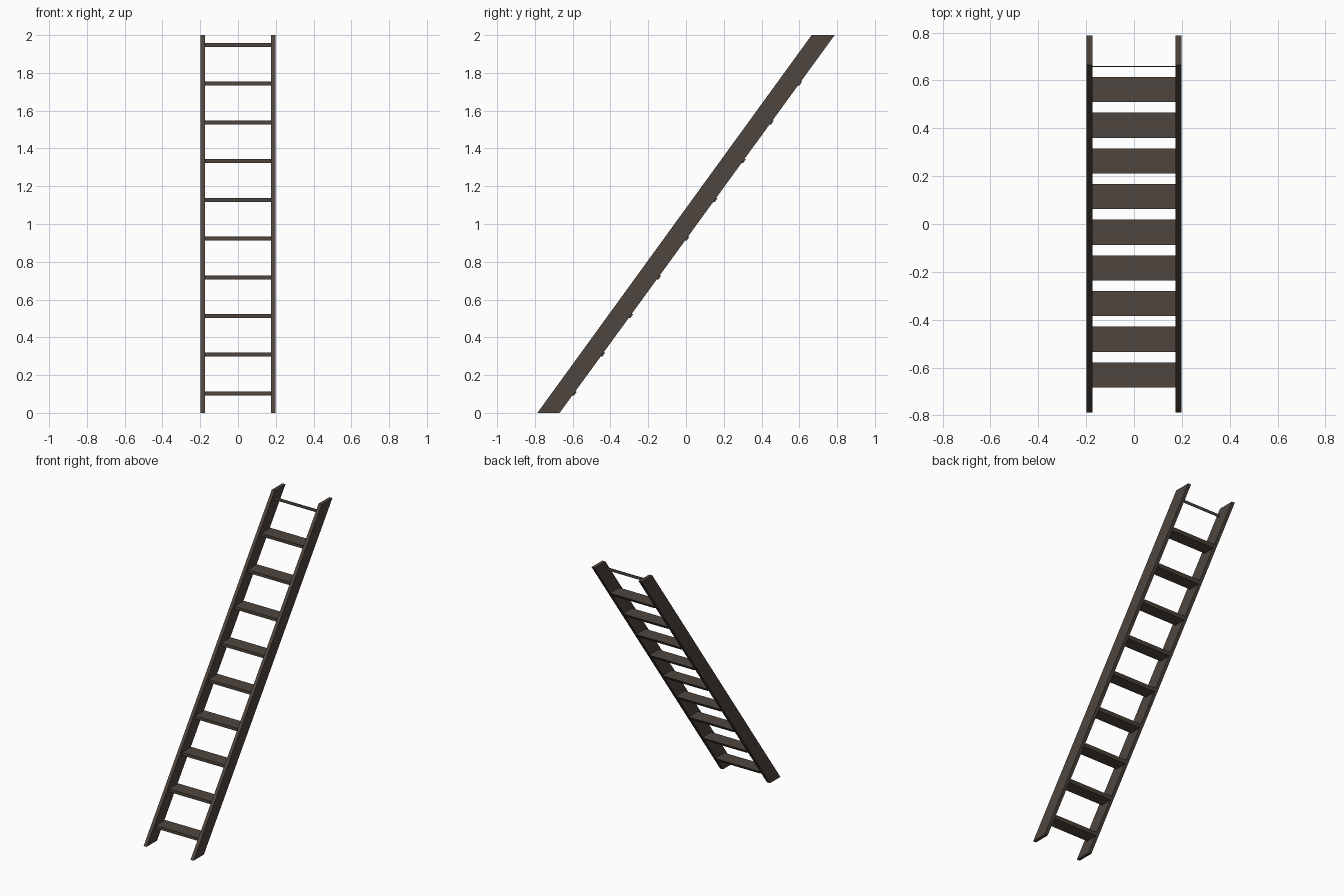
import bpy

if "Cube" in bpy.data.objects:
    bpy.data.objects.remove(bpy.data.objects["Cube"])

wood = bpy.data.materials.new("dark_brown_wood")
wood.diffuse_color = (0.078, 0.060, 0.048, 1.0)
wood.use_nodes = True
wood.node_tree.nodes["Principled BSDF"].inputs["Base Color"].default_value = wood.diffuse_color


def extrude_profile(name, profile, x0, x1):
    """Extrude a (y, z) profile from x0 to x1 as a closed solid."""
    n = len(profile)
    verts = [(x, y, z) for x in (x0, x1) for y, z in profile]
    faces = [tuple(reversed(range(n))), tuple(range(n, 2 * n))]
    faces += [(i, (i + 1) % n, n + (i + 1) % n, n + i) for i in range(n)]
    mesh = bpy.data.meshes.new(name)
    mesh.from_pydata(verts, [], faces)
    mesh.materials.append(wood)
    obj = bpy.data.objects.new(name, mesh)
    bpy.context.collection.objects.link(obj)
    return obj


OUTER, INNER = 0.198, 0.174
FIRST_Z, RISE, RUN, COUNT = 0.103, 0.205, 0.149, 9
HALF = 0.0105

# Slanted side rails, cut level at the floor and the top
rail = [(-0.787, 0), (-0.669, 0), (0.787, 2), (0.665, 2)]
extrude_profile("left_rail", rail, -OUTER, -INNER)
extrude_profile("right_rail", rail, INNER, OUTER)

# Flat treads, back edge trimmed to the slope of the rails
for i in range(COUNT):
    y, z = RUN * i, FIRST_Z + RISE * i
    tread = [(-0.683 + y, z - HALF), (-0.592 + y, z - HALF),
             (-0.578 + y, z + HALF), (-0.683 + y, z + HALF)]
    extrude_profile(f"tread_{i + 1}", tread, -INNER, INNER)

# Thin cross strip at the top, in place of a tenth tread
z = FIRST_Z + RISE * COUNT
strip = [(0.657, z - HALF), (0.660, z - HALF), (0.660, z + HALF), (0.657, z + HALF)]
extrude_profile("top_strip", strip, -INNER, INNER)
